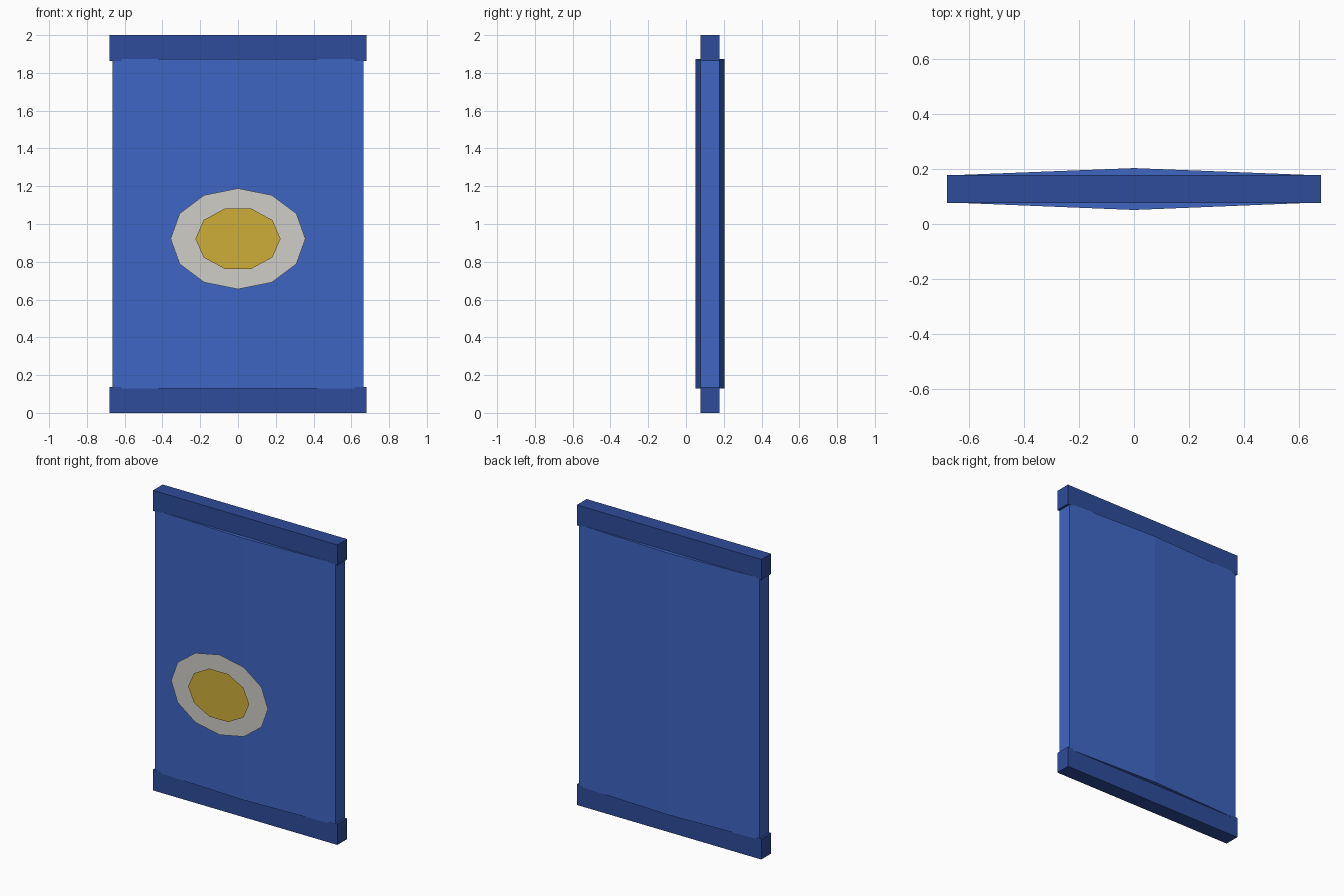
import bpy, math

if "Cube" in bpy.data.objects:
    bpy.data.objects.remove(bpy.data.objects["Cube"])


def material(name, rgb):
    # sRGB 0-255 to linear
    lin = [((c / 255 + 0.055) / 1.055) ** 2.4 for c in rgb]
    m = bpy.data.materials.new(name)
    m.diffuse_color = (*lin, 1)
    m.use_nodes = True
    m.node_tree.nodes["Principled BSDF"].inputs["Base Color"].default_value = m.diffuse_color
    return m


blue = material("blue", (62, 102, 196))
dark_blue = material("dark blue", (46, 76, 154))
pale_grey = material("pale grey", (208, 205, 198))
gold = material("gold", (207, 173, 58))


def mesh_object(name, verts, faces, mat):
    me = bpy.data.meshes.new(name)
    me.from_pydata(verts, [], faces)
    me.materials.append(mat)
    ob = bpy.data.objects.new(name, me)
    bpy.context.collection.objects.link(ob)
    return ob


def prism(name, outline, z0, z1, mat):
    # Counter-clockwise xy outline extruded upwards
    n = len(outline)
    verts = [(x, y, z) for z in (z0, z1) for x, y in outline]
    sides = [(i, (i + 1) % n, (i + 1) % n + n, i + n) for i in range(n)]
    caps = [tuple(reversed(range(n))), tuple(range(n, 2 * n))]
    return mesh_object(name, verts, sides + caps, mat)


def oval(name, sides, rx, rz, y, mat):
    # Flat oval facing the front
    pts = [(rx * math.cos(a), y, 0.922 + rz * math.sin(a))
           for a in (math.tau * i / sides for i in range(sides))]
    return mesh_object(name, pts, [tuple(range(sides))], mat)


# Panel, thickest along its vertical centre line
prism("panel", [(-0.665, 0.078), (0, 0.051), (0.665, 0.078),
                (0.665, 0.177), (0, 0.203), (-0.665, 0.177)],
      0.128, 1.873, blue)

# Rails along the bottom and top
rail = [(-0.68, 0.076), (0.68, 0.076), (0.68, 0.178), (-0.68, 0.178)]
prism("bottom_rail", rail, 0, 0.138, dark_blue)
prism("top_rail", rail, 1.864, 2, dark_blue)

# Emblem ovals floating in front of the panel
oval("outer_oval", 12, 0.357, 0.267, -0.194, pale_grey)
oval("inner_oval", 10, 0.225, 0.168, -0.203, gold)
